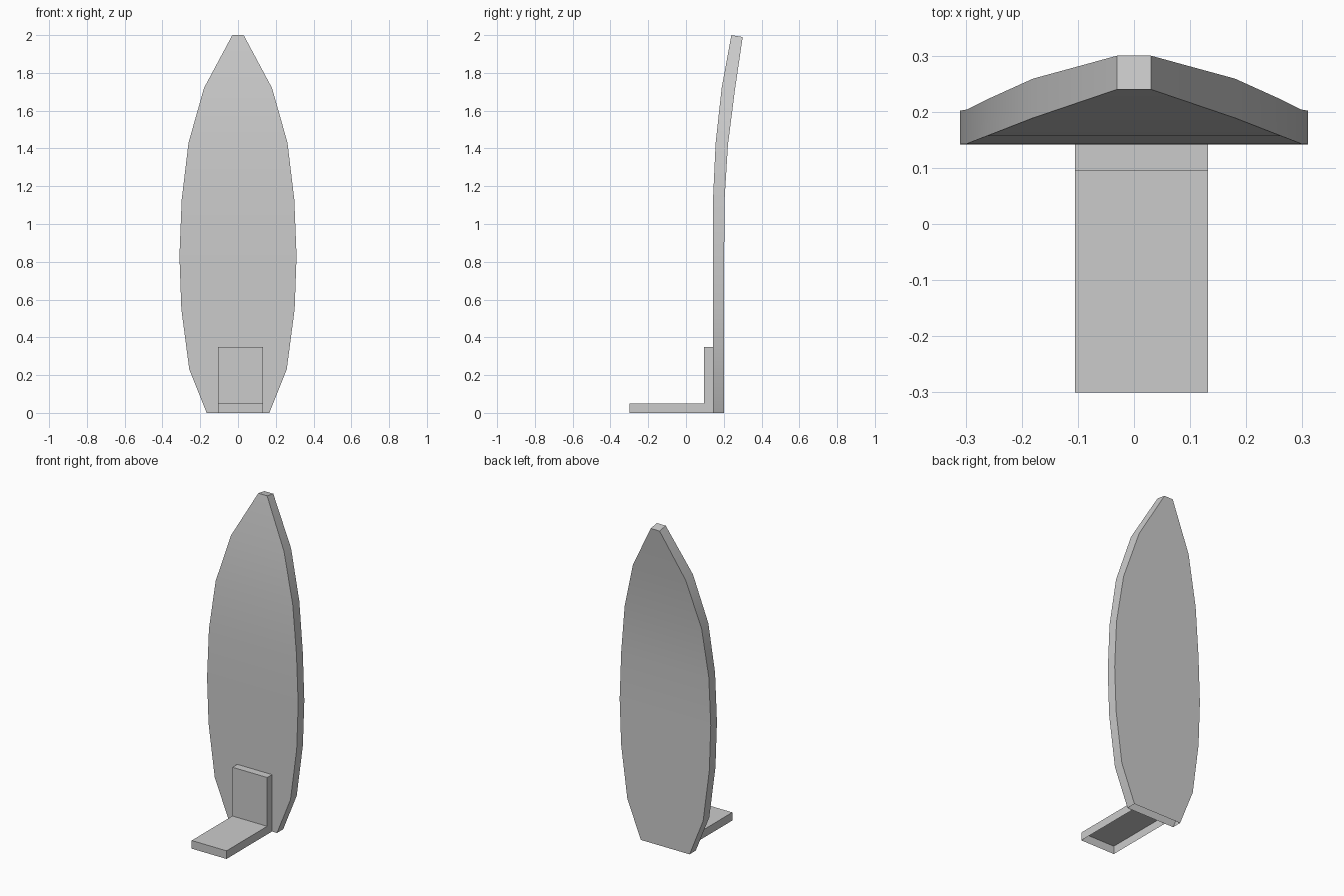
import bpy
import math

if "Cube" in bpy.data.objects:
    bpy.data.objects.remove(bpy.data.objects["Cube"])

grey = bpy.data.materials.new("light grey")
grey.diffuse_color = (0.6, 0.6, 0.6, 1)
grey.use_nodes = True
grey.node_tree.nodes["Principled BSDF"].inputs["Base Color"].default_value = grey.diffuse_color


def make(name, verts, faces):
    mesh = bpy.data.meshes.new(name)
    mesh.from_pydata(verts, [], faces)
    mesh.materials.append(grey)
    obj = bpy.data.objects.new(name, mesh)
    bpy.context.collection.objects.link(obj)
    return obj


# Board: half width, front (y, z) and back (y, z) at each level
levels = [
    (0.166, 0.142, 0.0, 0.202, 0.0),
    (0.258, 0.142, 0.23, 0.202, 0.23),
    (0.300, 0.142, 0.55, 0.202, 0.55),
    (0.310, 0.142, 0.83, 0.202, 0.83),
    (0.298, 0.143, 1.13, 0.204, 1.125),
    (0.262, 0.157, 1.43, 0.222, 1.42),
    (0.180, 0.189, 1.72, 0.259, 1.71),
    (0.030, 0.240, 2.0, 0.300, 1.99),
]
verts, faces = [], []
for w, fy, fz, by, bz in levels:
    verts += [(-w, fy, fz), (w, fy, fz), (w, by, bz), (-w, by, bz)]
for i in range(len(levels) - 1):
    a = 4 * i
    for k in range(4):
        n = (k + 1) % 4
        faces.append((a + k, a + n, a + 4 + n, a + 4 + k))
t = 4 * (len(levels) - 1)
faces.append((t, t + 1, t + 2, t + 3))  # tip cap, underside stays open
board = make("board", verts, faces)
bpy.context.view_layer.objects.active = board
board.select_set(True)
bpy.ops.object.shade_smooth_by_angle(angle=math.radians(30))

# Foot bracket: L-shaped shell, open underneath and where it meets the board
x0, x1 = -0.105, 0.132
profile = [(-0.3, 0), (-0.3, 0.05), (0.095, 0.05), (0.095, 0.35),
           (0.142, 0.35), (0.142, 0), (0.095, 0)]
n = len(profile)
verts = [(x, y, z) for x in (x0, x1) for y, z in profile]
faces = [(i, n + i, n + i + 1, i + 1) for i in range(4)]
for s in (0, n):
    for quad in ((0, 1, 2, 6), (6, 2, 3, 4, 5)):
        f = tuple(s + q for q in quad)
        faces.append(f if s == 0 else f[::-1])
# make every face point outward
faces = [f[::-1] for f in faces]
foot = make("foot_bracket", verts, faces)
for p in foot.data.polygons:
    c = p.center
    out = (p.normal.x * (c.x - (x0 + x1) / 2) if abs(p.normal.x) > 0.5
           else p.normal.z - p.normal.y)
    if out < 0:
        p.flip()
foot.data.update()
